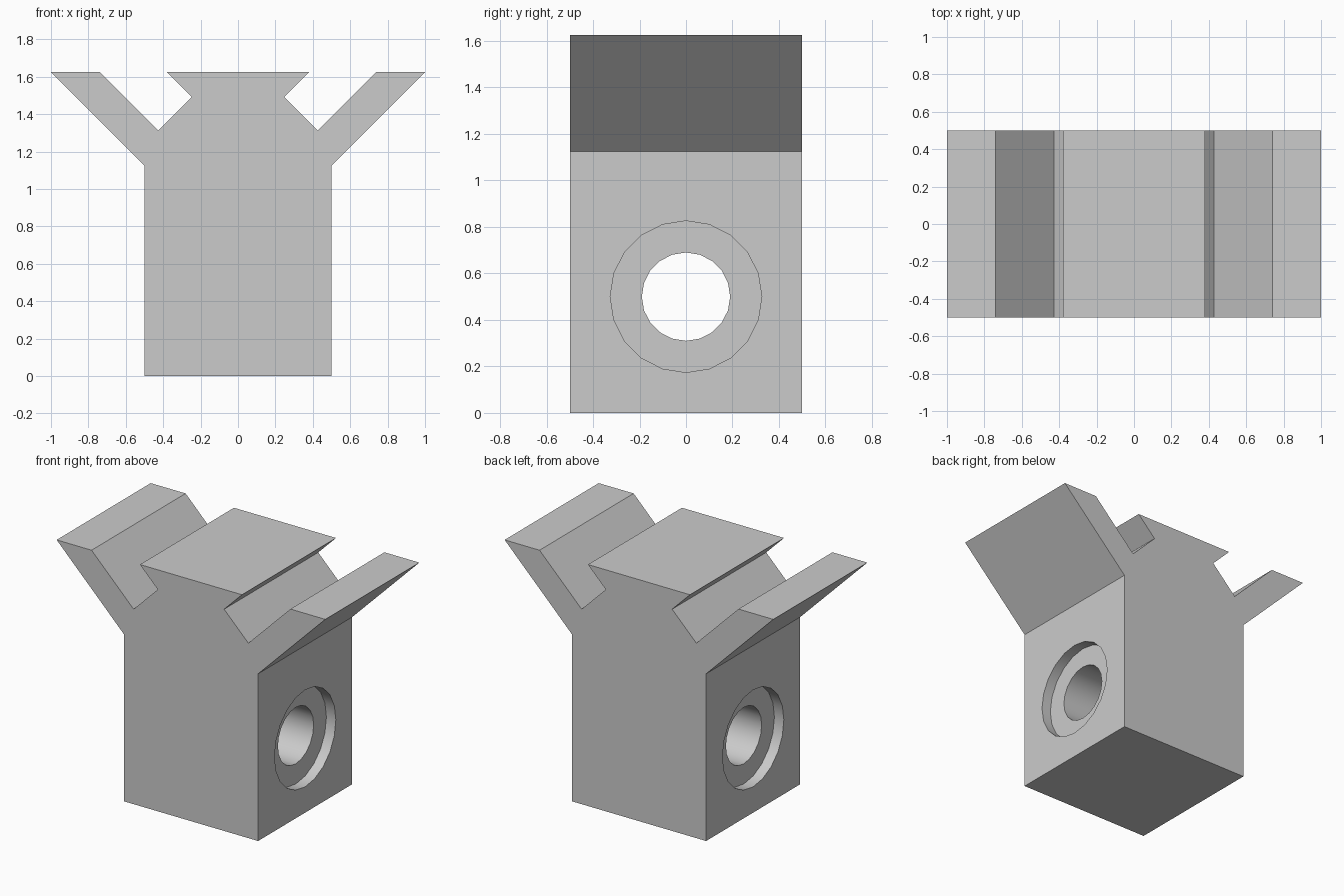
import bpy
import bmesh
from math import radians
from mathutils import Matrix

cube = bpy.data.objects.get("Cube")
if cube:
    bpy.data.objects.remove(cube, do_unlink=True)

grey = bpy.data.materials.new("plain grey")
grey.use_nodes = True
grey.diffuse_color = (0.6, 0.6, 0.6, 1)
grey.node_tree.nodes["Principled BSDF"].inputs["Base Color"].default_value = (0.6, 0.6, 0.6, 1)


def make_object(name, bm):
    bmesh.ops.recalc_face_normals(bm, faces=bm.faces)
    mesh = bpy.data.meshes.new(name)
    bm.to_mesh(mesh)
    bm.free()
    mesh.materials.append(grey)
    obj = bpy.data.objects.new(name, mesh)
    bpy.context.collection.objects.link(obj)
    return obj


def drill(target, name, radius, length, x):
    """Cut a round hole along x, centred at the given x."""
    bm = bmesh.new()
    place = Matrix.Translation((x, 0, 0.5)) @ Matrix.Rotation(radians(90), 4, 'Y')
    bmesh.ops.create_cone(bm, cap_ends=True, segments=20, radius1=radius,
                          radius2=radius, depth=length, matrix=place)
    cutter = make_object(name, bm)
    cutter.hide_render = True
    mod = target.modifiers.new(name, 'BOOLEAN')
    mod.operation = 'DIFFERENCE'
    mod.solver = 'EXACT'
    mod.object = cutter
    bpy.context.view_layer.objects.active = target
    bpy.ops.object.modifier_apply(modifier=mod.name)
    bpy.data.objects.remove(cutter, do_unlink=True)


# Block body with flared arms and angled slots: half profile, mirrored, extruded
half = [(0.5, 0), (0.5, 1.125), (1, 1.625), (0.74, 1.625),
        (0.427, 1.312), (0.247, 1.492), (0.38, 1.625)]
profile = half + [(-x, z) for x, z in reversed(half)]
bm = bmesh.new()
face = bm.faces.new([bm.verts.new((x, -0.5, z)) for x, z in profile])
extruded = bmesh.ops.extrude_face_region(bm, geom=[face])["geom"]
bmesh.ops.translate(bm, vec=(0, 1, 0),
                    verts=[v for v in extruded if isinstance(v, bmesh.types.BMVert)])
body = make_object("slotted_block", bm)

# Through bore with a shallow counterbore on each side
drill(body, "bore_cutter", 0.19, 1.4, 0)
for side in (-1, 1):
    drill(body, "counterbore_cutter", 0.326, 0.14, side * 0.5)

# Smooth bores, sharp block edges
bpy.ops.object.select_all(action='DESELECT')
body.select_set(True)
bpy.context.view_layer.objects.active = body
bpy.ops.object.shade_smooth_by_angle(angle=radians(30))
